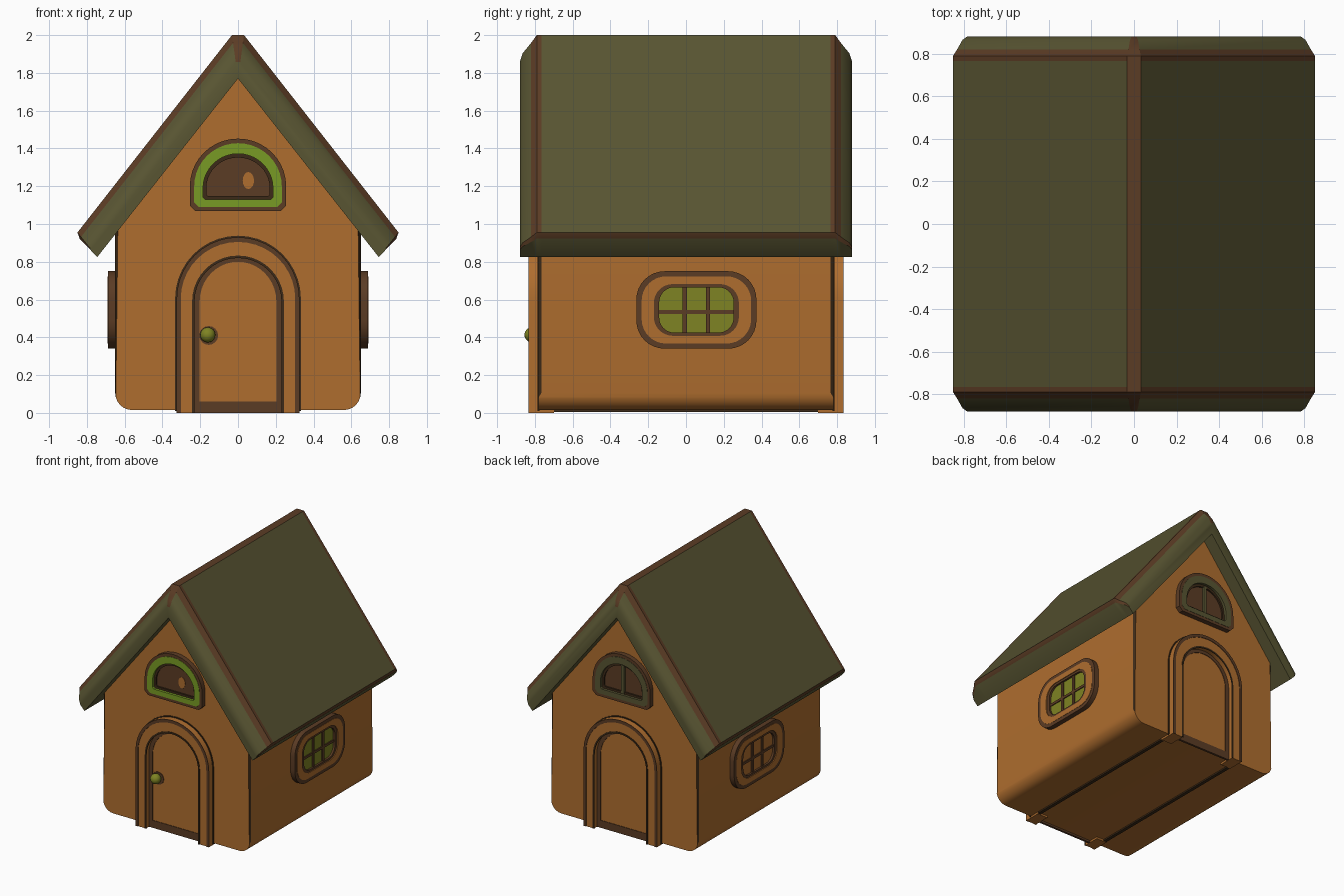
import bpy, bmesh, math

if "Cube" in bpy.data.objects:
    bpy.data.objects.remove(bpy.data.objects["Cube"])


def mat(name, rgb):
    m = bpy.data.materials.new(name)
    m.diffuse_color = (*rgb, 1)
    m.use_nodes = True
    m.node_tree.nodes["Principled BSDF"].inputs["Base Color"].default_value = m.diffuse_color
    return m


ORANGE = mat("orange_wall", (0.43, 0.155, 0.028))
OLIVE = mat("olive_roof", (0.098, 0.090, 0.032))
BROWN = mat("brown_trim", (0.105, 0.045, 0.018))
DARK = mat("dark_seam", (0.045, 0.023, 0.009))
LIME = mat("lime_frame", (0.19, 0.33, 0.018))
PANE = mat("yellow_green_pane", (0.21, 0.23, 0.017))

# local (u, v, depth) to world for each side of the house
SIDES = {
    "front": lambda u, v, d: (u, -d, v),
    "back": lambda u, v, d: (u, d, v),
    "right": lambda u, v, d: (d, u, v),
    "left": lambda u, v, d: (-d, u, v),
}


def finish(name, bm, mats):
    bmesh.ops.recalc_face_normals(bm, faces=bm.faces[:])
    me = bpy.data.meshes.new(name)
    bm.to_mesh(me)
    bm.free()
    for m in mats:
        me.materials.append(m)
    ob = bpy.data.objects.new(name, me)
    bpy.context.collection.objects.link(ob)
    return ob


def plate(name, side, pts, d0, d1, m):
    """Solid extrusion of an outline."""
    f = SIDES[side]
    bm = bmesh.new()
    a = [bm.verts.new(f(u, v, d0)) for u, v in pts]
    b = [bm.verts.new(f(u, v, d1)) for u, v in pts]
    n = len(pts)
    bm.faces.new(a)
    bm.faces.new(b)
    for i in range(n):
        j = (i + 1) % n
        bm.faces.new((a[i], a[j], b[j], b[i]))
    return finish(name + "_" + side, bm, [m])


def ring(name, side, outer, inner, d0, d1, m, closed=True):
    """Band between two outlines, open at the bottom if not closed."""
    f = SIDES[side]
    bm = bmesh.new()
    loops = [[bm.verts.new(f(u, v, d)) for u, v in pts]
             for pts, d in ((outer, d0), (outer, d1), (inner, d1), (inner, d0))]
    n = len(outer)
    for i in range(n if closed else n - 1):
        j = (i + 1) % n
        for k in range(4):
            p, q = loops[k], loops[(k + 1) % 4]
            bm.faces.new((p[i], p[j], q[j], q[i]))
    if not closed:
        for i in (0, n - 1):
            bm.faces.new([l[i] for l in loops])
    return finish(name + "_" + side, bm, [m])


def arch(w, base, spring, top, c=0.0, n=20):
    arc = [(w * math.cos(math.pi * i / n), spring + (top - spring) * math.sin(math.pi * i / n))
           for i in range(n + 1)]
    if c:
        return [(w - c, base), (w, base + c)] + arc + [(-w, base + c), (-w + c, base)]
    return [(w, base)] + arc + [(-w, base)]


def rrect(cu, cv, hu, hv, r, n=8):
    pts = []
    for k, (su, sv) in enumerate(((1, 1), (-1, 1), (-1, -1), (1, -1))):
        for i in range(n + 1):
            a = math.pi / 2 * (k + i / n)
            pts.append((cu + su * (hu - r) + r * math.cos(a), cv + sv * (hv - r) + r * math.sin(a)))
    return pts


def rect(u0, u1, v0, v1):
    return [(u0, v0), (u1, v0), (u1, v1), (u0, v1)]


# House body: gabled profile with rounded lower corners and dark corner seams
half = [(0.65 - 0.09 * (1 - math.sin(math.pi / 2 * i / 6)),
         0.015 + 0.09 * (1 - math.cos(math.pi / 2 * i / 6))) for i in range(7)]
half.append((0.65, 0.97))
prof = half + [(0, 1.80)] + [(-x, z) for x, z in reversed(half)]
body = plate("house_body", "front", prof, -0.78, 0.78, ORANGE)
body.data.materials.append(DARK)
bm = bmesh.new()
bm.from_mesh(body.data)
corners = [e for e in bm.edges
           if all(abs(abs(v.co.x) - 0.65) < 1e-4 for v in e.verts)
           and abs(e.verts[0].co.y - e.verts[1].co.y) < 1e-4]
bmesh.ops.bevel(bm, geom=corners, offset=0.014, segments=1, affect='EDGES', material=1)
bm.to_mesh(body.data)
bm.free()

# Roof: chevron section lofted along y, its outer surface drawn in at both ends
right_top = [(0.032, 2.0), (0.85, 0.955), (0.838, 0.922)]
eave, apex = (0.745, 0.825), (0, 1.77)


def section(t):
    def mix(p, q):
        return (p[0] + (q[0] - p[0]) * t, p[1] + (q[1] - p[1]) * t)
    r = [mix(right_top[0], apex), mix(right_top[1], eave), mix(right_top[2], eave), eave]
    return r + [apex] + [(-x, z) for x, z in reversed(r)]


stations = [(0.88, 0.62), (0.865, 0.42), (0.82, 0.18), (0.79, 0.0), (0.765, 0.0)]
stations = [(-y, t) for y, t in stations] + [(y, t) for y, t in reversed(stations)]
bm = bmesh.new()
loops = [[bm.verts.new((x, y, z)) for x, z in section(t)] for y, t in stations]
n = len(loops[0])
for s in range(len(loops) - 1):
    for i in range(n):
        j = (i + 1) % n
        f = bm.faces.new((loops[s][i], loops[s][j], loops[s + 1][j], loops[s + 1][i]))
        outer = i in (0, 1, 6, 7, 8)
        trim = i in (1, 6, 8)              # eave lines and ridge strip
        edge = s in (2, 3, 5, 6)           # bands near the gable ends
        f.material_index = 1 if outer and (trim or edge) else 0
bm.faces.new(loops[0])
bm.faces.new(loops[-1])
finish("roof", bm, [OLIVE, BROWN])

# Doors and attic windows, front and back
for side in ("front", "back"):
    o, i1 = arch(0.325, 0.0, 0.605, 0.93), arch(0.235, 0.0, 0.59, 0.825)
    ring("door_frame", side, o, i1, 0.70, 0.83, ORANGE, False)
    ring("door_frame_outline", side, o, arch(0.303, 0.0, 0.605, 0.905), 0.829, 0.834, BROWN, False)
    ring("door_frame_seam", side, arch(0.333, 0.01, 0.605, 0.938), arch(0.32, 0.01, 0.605, 0.925),
         0.775, 0.786, DARK, False)
    ring("door_inner_outline", side, arch(0.243, 0.0, 0.59, 0.833), arch(0.23, 0.0, 0.59, 0.82),
         0.829, 0.834, DARK, False)
    ring("door_edge", side, i1, arch(0.203, 0.06, 0.59, 0.80), 0.775, 0.792, BROWN)
    plate("door", side, arch(0.205, 0.058, 0.59, 0.802), 0.77, 0.788, ORANGE)

    green = LIME if side == "front" else OLIVE
    w0 = arch(0.255, 1.068, 1.2, 1.452, 0.03)
    w1 = arch(0.232, 1.09, 1.2, 1.428, 0.025)
    w2 = arch(0.185, 1.13, 1.19, 1.372, 0.012)
    ring("attic_outline", side, w0, w1, 0.76, 0.818, BROWN)
    ring("attic_frame", side, w1, w2, 0.76, 0.82, green)
    ring("attic_inner_outline", side, w2, arch(0.168, 1.147, 1.19, 1.352, 0.01), 0.76, 0.80, DARK)
    plate("attic_glass", side, w2, 0.76, 0.788, BROWN)
    if side == "back":
        plate("attic_mullion", side, rect(-0.014, 0.014, 1.135, 1.36), 0.78, 0.805, OLIVE)
    else:
        glint = [(0.055 + 0.03 * math.cos(a * math.pi / 8), 1.23 + 0.045 * math.sin(a * math.pi / 8))
                 for a in range(16)]
        plate("attic_glint", side, glint, 0.784, 0.791, ORANGE)

# Side windows
cy, cz = 0.055, 0.545
for side in ("right", "left"):
    o, i1 = rrect(cy, cz, 0.318, 0.205, 0.15), rrect(cy, cz, 0.29, 0.178, 0.13)
    i2, i3 = rrect(cy, cz, 0.225, 0.137, 0.10), rrect(cy, cz, 0.197, 0.12, 0.08)
    ring("window_outline", side, o, i1, 0.62, 0.688, BROWN)
    ring("window_frame", side, i1, i2, 0.62, 0.69, ORANGE)
    ring("window_inner_outline", side, i2, i3, 0.62, 0.684, BROWN)
    plate("window_panes", side, i2, 0.62, 0.668, PANE if side == "right" else ORANGE)
    for k, u in enumerate((cy - 0.062, cy + 0.062)):
        plate("window_bar_%d" % k, side, rect(u - 0.011, u + 0.011, cz - 0.125, cz + 0.125),
              0.665, 0.676, BROWN)
    plate("window_crossbar", side, rect(cy - 0.2, cy + 0.2, cz - 0.021, cz - 0.001),
          0.665, 0.675, BROWN)

# Door knob with its dark backing
plate("knob_backing", "front", [(-0.155 + 0.05 * math.cos(a * math.pi / 8),
                                 0.41 + 0.05 * math.sin(a * math.pi / 8)) for a in range(16)],
      0.785, 0.793, BROWN)
bm = bmesh.new()
bmesh.ops.create_uvsphere(bm, u_segments=20, v_segments=12, radius=0.04)
bmesh.ops.translate(bm, verts=bm.verts[:], vec=(-0.16, -0.815, 0.413))
finish("door_knob", bm, [PANE])

# Seams running under the floor between the two door frames
for s in (-1, 1):
    x = s * 0.312
    plate("floor_seam_%s" % ("a" if s < 0 else "b"), "front",
          rect(x - 0.013, x + 0.013, 0.004, 0.03), -0.775, 0.775, DARK)

bpy.ops.object.select_all(action='SELECT')
bpy.context.view_layer.objects.active = body
bpy.ops.object.shade_smooth_by_angle(angle=math.radians(25))
